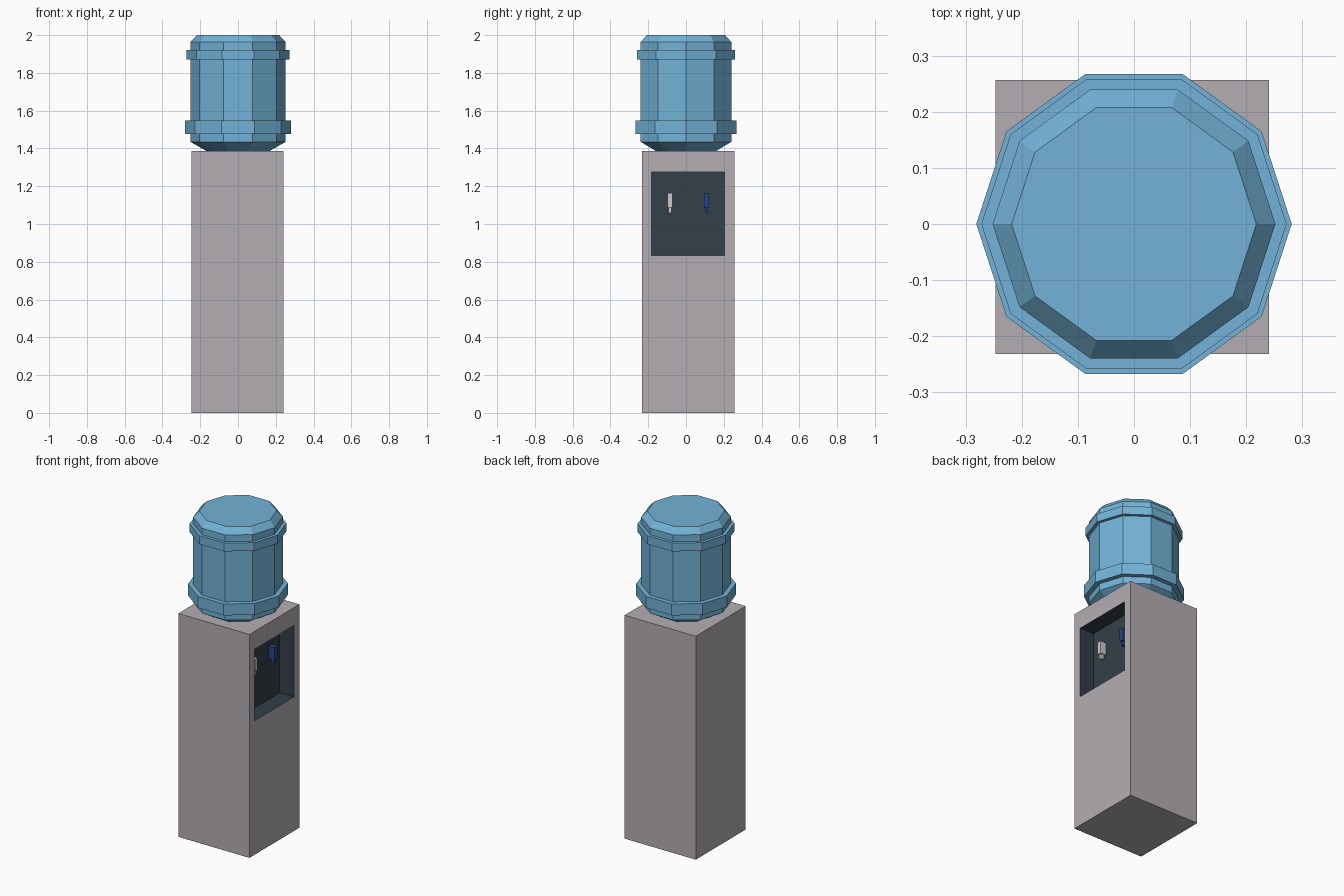
import bpy, bmesh
from math import cos, sin, pi

if "Cube" in bpy.data.objects:
    bpy.data.objects.remove(bpy.data.objects["Cube"])


def material(name, rgb):
    m = bpy.data.materials.new(name)
    m.diffuse_color = (*rgb, 1)
    m.use_nodes = True
    m.node_tree.nodes["Principled BSDF"].inputs["Base Color"].default_value = m.diffuse_color
    return m


def finish(bm, name, *mats):
    bmesh.ops.recalc_face_normals(bm, faces=bm.faces[:])
    me = bpy.data.meshes.new(name)
    bm.to_mesh(me)
    bm.free()
    for m in mats:
        me.materials.append(m)
    ob = bpy.data.objects.new(name, me)
    bpy.context.collection.objects.link(ob)
    return ob


def add_box(bm, lo, hi):
    verts = bmesh.ops.create_cube(bm, size=1)["verts"]
    for v in verts:
        v.co = [(a + b) / 2 + c * (b - a) for a, b, c in zip(lo, hi, v.co)]


def lathe(name, profile, sides, mat):
    bm = bmesh.new()
    rings = [[bm.verts.new((r * cos(2 * pi * i / sides), r * sin(2 * pi * i / sides), z))
              for i in range(sides)] for r, z in profile]
    for a, b in zip(rings, rings[1:]):
        for i in range(sides):
            j = (i + 1) % sides
            bm.faces.new((a[i], a[j], b[j], b[i]))
    bm.faces.new(rings[0][::-1])
    bm.faces.new(rings[-1])
    return finish(bm, name, mat)


grey = material("cabinet_grey", (0.45, 0.42, 0.45))
dark = material("recess_dark", (0.033, 0.05, 0.065))
blue = material("bottle_blue", (0.17, 0.45, 0.68))
white = material("tap_white", (0.62, 0.6, 0.58))
navy = material("tap_blue", (0.02, 0.06, 0.25))

# Cabinet with a dark dispensing recess in its right side
FACE_X, BACK_X = 0.241, 0.144
bm = bmesh.new()
add_box(bm, (-0.247, -0.232, 0), (FACE_X, 0.257, 1.386))
panel = max(bm.faces, key=lambda f: f.calc_center_median().x)
for x in (FACE_X, BACK_X):
    walls = bmesh.ops.inset_individual(bm, faces=[panel], thickness=0.02)["faces"]
    mid = panel.calc_center_median()
    for v in panel.verts:
        v.co = (x, 0.203 if v.co.y > mid.y else -0.183, 1.275 if v.co.z > mid.z else 0.832)
for f in walls + [panel]:
    f.material_index = 1
finish(bm, "cabinet", grey, dark)

# Taps: a block on the recess wall with a narrower spout below
for name, y, mat in (("hot_tap", -0.085, white), ("cold_tap", 0.109, navy)):
    bm = bmesh.new()
    add_box(bm, (BACK_X, y - 0.014, 1.087), (0.185, y + 0.014, 1.165))
    add_box(bm, (0.155, y - 0.008, 1.058), (0.177, y + 0.008, 1.087))
    finish(bm, name, mat)

# Ten-sided bottle with two raised bands
lathe("water_bottle", [
    (0.165, 1.385), (0.252, 1.435),
    (0.252, 1.477), (0.281, 1.477), (0.281, 1.548), (0.252, 1.548),
    (0.252, 1.87), (0.272, 1.87), (0.272, 1.922), (0.252, 1.922),
    (0.252, 1.963), (0.218, 2.0)], 10, blue)
